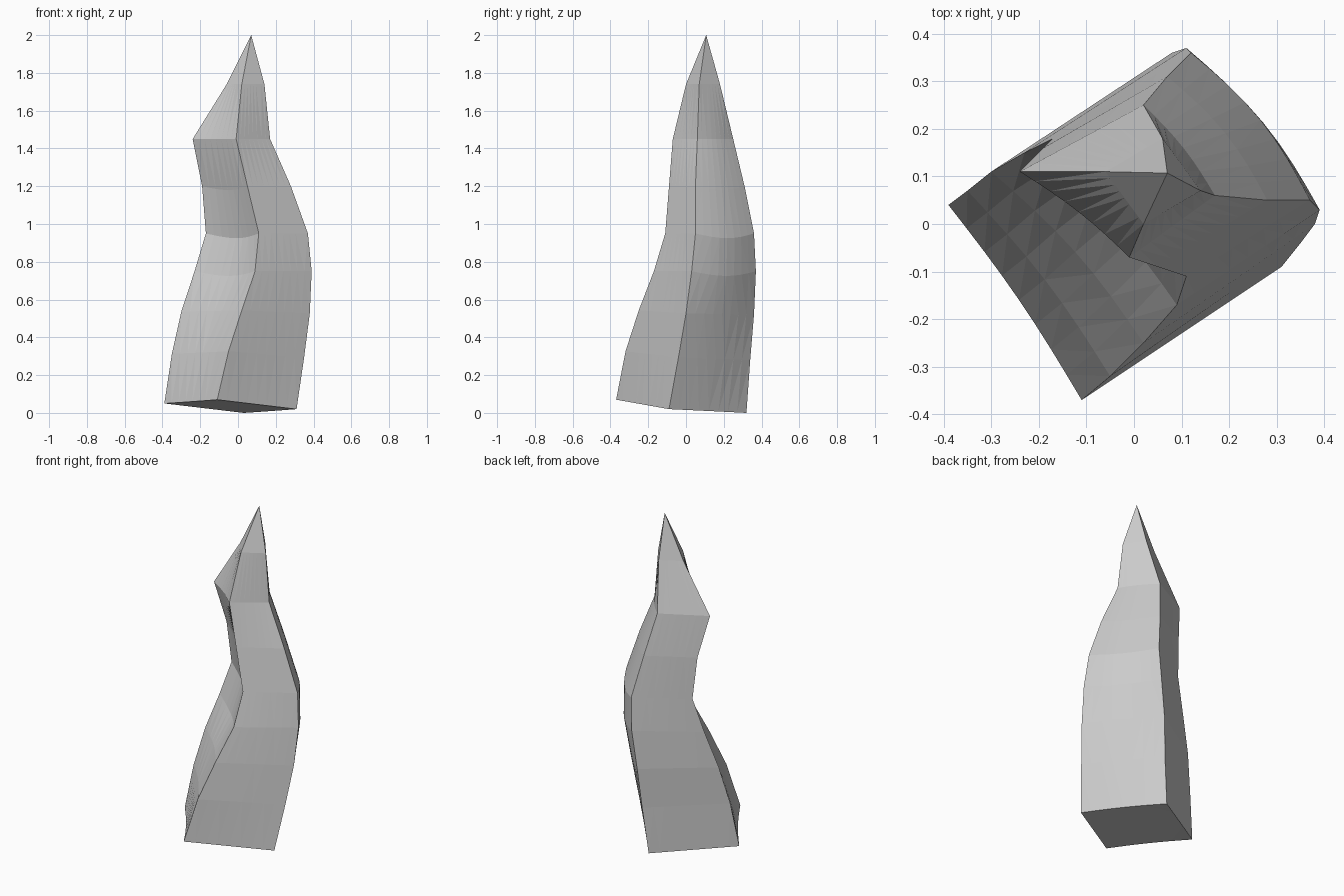
import bpy
import bmesh
import math
from mathutils import Vector

cube = bpy.data.objects.get("Cube")
if cube:
    bpy.data.objects.remove(cube, do_unlink=True)

# one plain stone grey
grey = bpy.data.materials.new("light grey")
grey.use_nodes = True
colour = (0.6, 0.6, 0.6, 1)
grey.diffuse_color = colour
grey.node_tree.nodes["Principled BSDF"].inputs["Base Color"].default_value = colour

# height, then left, front, right and back corners of each section, in hundredths
SECTIONS = [
    (0, (-39, 4), (-11, -37), (31, -9), (3, 32)),
    (28, (-35, 7), (-5, -32), (35, -4), (6, 34)),
    (52, (-30, 11), (2, -25), (38, 0), (8, 36)),
    (75, (-23, 15), (9, -17), (39, 3), (11, 37)),
    (95, (-17, 18), (11, -11), (37, 5), (12, 36)),
    (120, (-19, 16), (5, -9), (28, 5), (7, 31)),
    (145, (-24, 11), (-1, -7), (17, 6), (2, 25)),
    (174, (-6, 11), (2, 0), (14, 7), (6, 18)),
]
BOW = (1, 1.5, 2, 2.5, 2.5, 2, 1, 0)      # sideways curve of each section
TILT = (5, 7, 2, 0)                        # slope of the base
TIP = Vector((0.07, 0.107, 2))
STEPS = 8


def ring_points(index):
    """Corners joined by straight long sides and bowed short sides."""
    height, *corners = SECTIONS[index]
    fade = max(0, 1 - index / 3)
    pts = [Vector((x, y, height + t * fade)) / 100 for (x, y), t in zip(corners, TILT)]
    out = ((pts[2] + pts[3]) - (pts[0] + pts[1])).normalized()
    out.z = -1 if 2 < index < 6 else 0
    ring = []
    for side in range(4):
        a, b = pts[side], pts[(side + 1) % 4]
        curved = side % 2 == 0
        for s in range(STEPS):
            p = a.lerp(b, s / STEPS)
            if curved:
                p += out * BOW[index] / 100 * math.sin(math.pi * s / STEPS)
            ring.append(p)
    return ring


def tidy_ring(index):
    """Order the sides left-front, front-right, right-back, back-left."""
    return [bm.verts.new(p) for p in ring_points(index)]


# twisted four-sided spire
bm = bmesh.new()
rings = [tidy_ring(i) for i in range(len(SECTIONS))]
count = len(rings[0])
for low, high in zip(rings, rings[1:]):
    for i in range(count):
        j = (i + 1) % count
        bm.faces.new((low[i], low[j], high[j], high[i]))

# pointed tip and closed base
tip = bm.verts.new(TIP)
for i in range(count):
    bm.faces.new((rings[-1][i], rings[-1][(i + 1) % count], tip))
bm.faces.new(list(reversed(rings[0])))
bmesh.ops.triangulate(bm, faces=bm.faces[:])
bmesh.ops.recalc_face_normals(bm, faces=bm.faces[:])

mesh = bpy.data.meshes.new("twisted_spire")
bm.to_mesh(mesh)
bm.free()
mesh.materials.append(grey)
spire = bpy.data.objects.new("twisted_spire", mesh)
bpy.context.collection.objects.link(spire)
